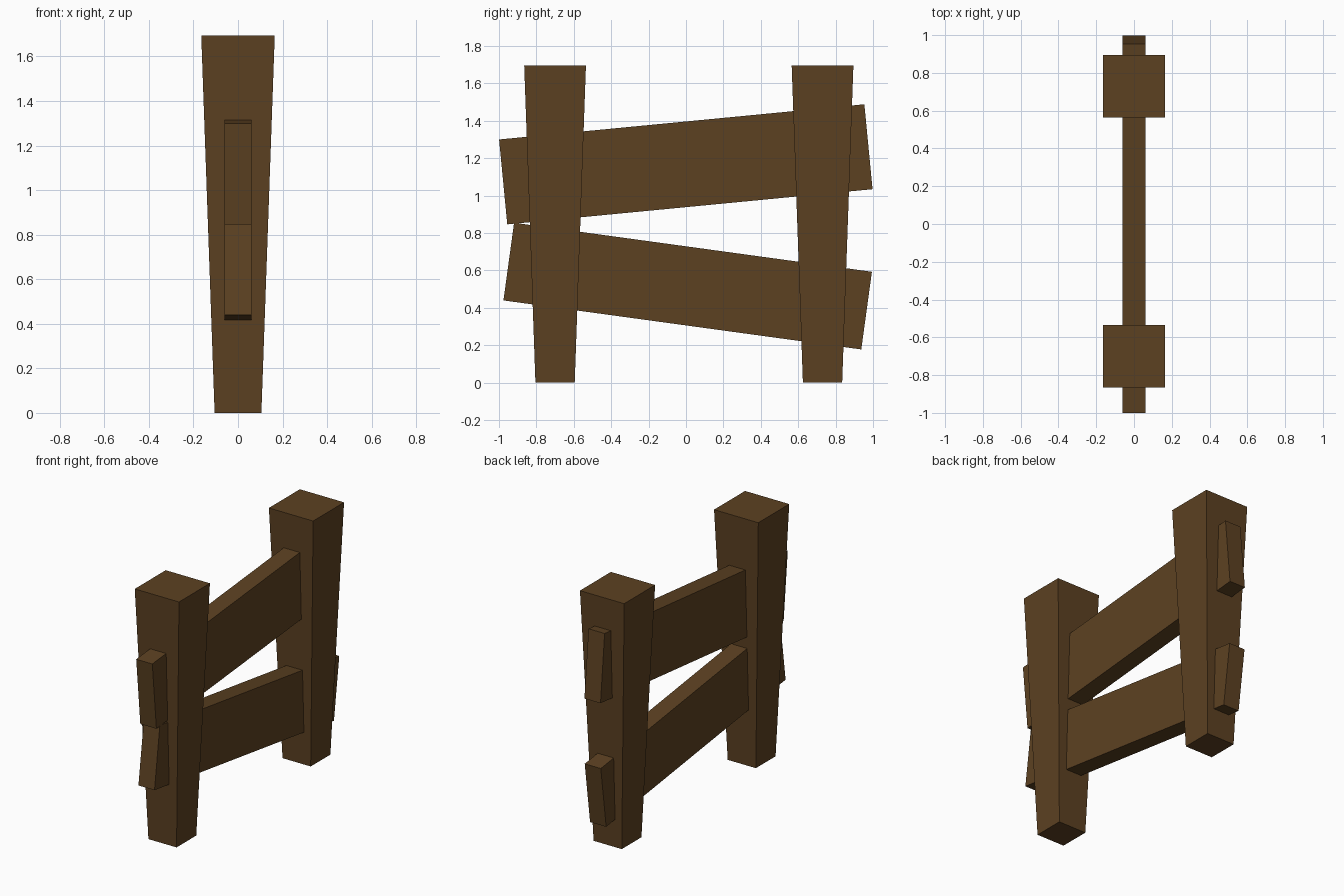
import bpy
import bmesh
from math import radians
from mathutils import Matrix

if "Cube" in bpy.data.objects:
    bpy.data.objects.remove(bpy.data.objects["Cube"])

wood = bpy.data.materials.new("brown wood")
wood.diffuse_color = (0.108, 0.053, 0.0155, 1)
wood.use_nodes = True
wood.node_tree.nodes["Principled BSDF"].inputs["Base Color"].default_value = wood.diffuse_color


def add_object(name, bm):
    mesh = bpy.data.meshes.new(name)
    bm.to_mesh(mesh)
    bm.free()
    mesh.materials.append(wood)
    obj = bpy.data.objects.new(name, mesh)
    bpy.context.collection.objects.link(obj)
    return obj


# Square post, wider at the top than at the foot
def post(name, y, height=1.695, foot=0.21, head=0.33):
    bm = bmesh.new()
    bmesh.ops.create_cube(bm, size=1)
    for v in bm.verts:
        width = head if v.co.z > 0 else foot
        v.co.x *= width
        v.co.y *= width
        v.co.z = height if v.co.z > 0 else 0
    add_object(name, bm).location.y = y


# Flat plank running through both posts, tilted about x
def rail(name, y, z, length, depth, tilt):
    bm = bmesh.new()
    bmesh.ops.create_cube(bm, size=1, matrix=Matrix.Diagonal((0.12, length, depth, 1)))
    obj = add_object(name, bm)
    obj.location = (0, y, z)
    obj.rotation_euler.x = radians(tilt)


post("front_post", -0.70)
post("back_post", 0.73)
rail("upper_rail", -0.001, 1.167, 1.962, 0.456, 5.5)
rail("lower_rail", 0.009, 0.516, 1.931, 0.419, -7.8)
